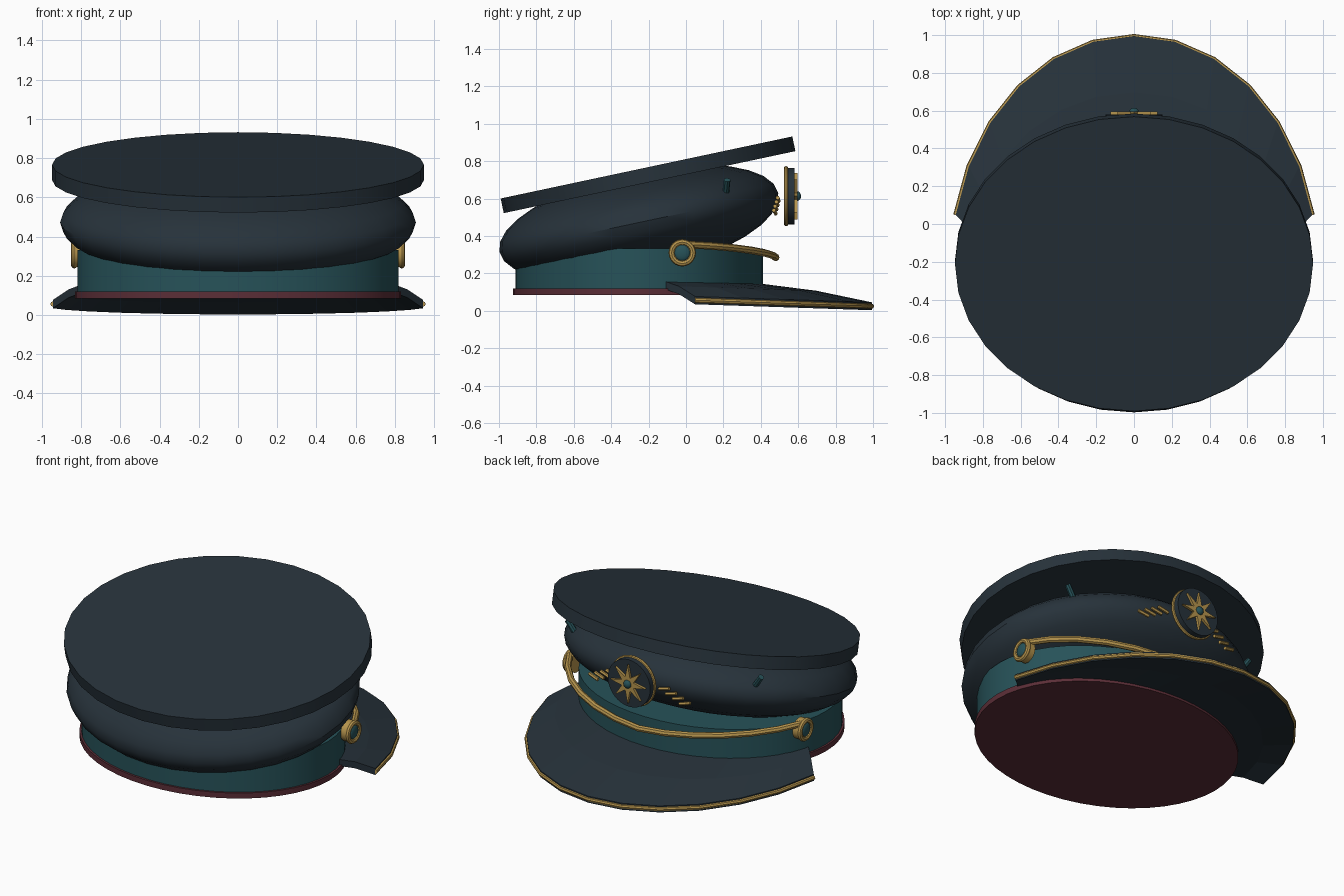
import bpy, bmesh, math
from mathutils import Vector, Matrix

if "Cube" in bpy.data.objects:
    bpy.data.objects.remove(bpy.data.objects["Cube"])


def mat(name, c):
    m = bpy.data.materials.new(name)
    m.diffuse_color = (*c, 1)
    m.use_nodes = True
    m.node_tree.nodes["Principled BSDF"].inputs["Base Color"].default_value = m.diffuse_color
    return m


NAVY = mat("navy", (0.020, 0.032, 0.043))
TEAL = mat("teal", (0.020, 0.085, 0.100))
GOLD = mat("gold", (0.47, 0.30, 0.075))
RED = mat("maroon", (0.105, 0.027, 0.038))
TILT = math.radians(12)


def finish(bm, name, m, smooth=True):
    bmesh.ops.recalc_face_normals(bm, faces=bm.faces)
    me = bpy.data.meshes.new(name)
    bm.to_mesh(me)
    bm.free()
    ob = bpy.data.objects.new(name, me)
    bpy.context.collection.objects.link(ob)
    me.materials.append(m)
    if smooth:
        bpy.ops.object.select_all(action='DESELECT')
        ob.select_set(True)
        bpy.context.view_layer.objects.active = ob
        bpy.ops.object.shade_smooth_by_angle(angle=math.radians(35))
    return ob


def xform(loc, scale=(1, 1, 1), axis='X', angle=0):
    return (Matrix.Translation(loc) @ Matrix.Rotation(angle, 4, axis)
            @ Matrix.Diagonal((*scale, 1)))


def cyl(name, m, loc, scale, axis='X', angle=0, n=32):
    # scale = radius x, radius y, full height
    bm = bmesh.new()
    bmesh.ops.create_cone(bm, cap_ends=True, segments=n, radius1=1, radius2=1, depth=1,
                          matrix=xform(loc, scale, axis, angle))
    return finish(bm, name, m)


def ball(name, m, loc, scale, axis='X', angle=0, u=32, v=16):
    bm = bmesh.new()
    bmesh.ops.create_uvsphere(bm, u_segments=u, v_segments=v, radius=1,
                              matrix=xform(loc, scale, axis, angle))
    return finish(bm, name, m)


def tube(name, m, pts, r, n=8, closed=False):
    # round bar swept along a list of points
    pts = [Vector(p) for p in pts]
    bm, rings, k = bmesh.new(), [], len(pts)
    for i, p in enumerate(pts):
        a = pts[(i - 1) % k] if closed else pts[max(i - 1, 0)]
        b = pts[(i + 1) % k] if closed else pts[min(i + 1, k - 1)]
        t = (b - a).normalized()
        ref = Vector((0, 0, 1)) if abs(t.z) < 0.95 else Vector((0, 1, 0))
        if closed:
            ref = (p - sum(pts, Vector()) / k).normalized()
        s = t.cross(ref).normalized()
        w = s.cross(t)
        rings.append([bm.verts.new(p + r * (math.cos(q) * s + math.sin(q) * w))
                      for q in (2 * math.pi * j / n for j in range(n))])
    for i in range(k if closed else k - 1):
        A, B = rings[i], rings[(i + 1) % k]
        for j in range(n):
            bm.faces.new((A[j], A[(j + 1) % n], B[(j + 1) % n], B[j]))
    if not closed:
        bm.faces.new(rings[0])
        bm.faces.new(rings[-1])
    return finish(bm, name, m)


# cap body: piping, band, puffed crown, tilted top
cyl("bottom_piping", RED, (0, -0.25, 0.1025), (0.83, 0.675, 0.035), n=48)
cyl("band", TEAL, (0, -0.25, 0.225), (0.818, 0.662, 0.215), n=48)
ball("crown", NAVY, (0, -0.252, 0.472), (0.907, 0.762, 0.272), 'X', TILT)
cyl("top_disc", NAVY, (0, -0.203, 0.727), (0.948, 0.797, 0.08), 'X', TILT)


# visor: curved plate lofted from the band to the outer edge
def visor_pt(a, t, low):
    s, c = math.sin(a), math.cos(a)
    inner = Vector((0.80 * s, -0.26 + 0.66 * c, 0.165 - 0.02 * c))
    outer = Vector((0.965 * s, -0.2 + 1.195 * c, 0.085 - 0.04 * c))
    p = inner.lerp(outer, t)
    p.z += 0.012 * math.sin(math.pi * t) - low * 0.042
    return p


ANGLES = [math.radians(13 * i) for i in range(-6, 7)]
bm = bmesh.new()
STEPS = [(0, 0), (0.5, 0), (1, 0), (1, 1), (0.5, 1), (0, 1)]
rows = [[bm.verts.new(visor_pt(a, t, low)) for t, low in STEPS] for a in ANGLES]
for A, B in zip(rows, rows[1:]):
    for j in range(6):
        k = (j + 1) % 6
        bm.faces.new((A[j], A[k], B[k], B[j]))
for end in (rows[0], rows[-1]):
    bm.faces.new(end)
finish(bm, "visor", NAVY, False)
tube("visor_trim", GOLD, [visor_pt(a, 0.995, 0.5) for a in ANGLES], 0.014)

# chin strap bowing round the front of the band
strap = []
for i in range(-6, 7):
    a = math.radians(70 * i / 6)
    s = abs(math.sin(a))
    strap.append((0.88 * math.sin(a), -0.25 + 0.73 * math.cos(a), 0.285 + 0.075 * s ** 1.2))
tube("chin_strap", GOLD, strap, 0.02)

# side buttons, vent pins and leaf sprays, mirrored
for side, sx in (("right", 1), ("left", -1)):
    cyl("button_base_" + side, GOLD, (sx * 0.815, -0.02, 0.31), (0.066, 0.066, 0.05),
        'Y', math.pi / 2, 24)
    tube("button_rim_" + side, GOLD,
         [(sx * 0.835, -0.02 + 0.057 * math.cos(q), 0.31 + 0.057 * math.sin(q))
          for q in (2 * math.pi * i / 24 for i in range(24))], 0.016, closed=True)
    ball("button_centre_" + side, TEAL, (sx * 0.838, -0.02, 0.31), (0.014, 0.043, 0.043), u=16, v=8)
    tube("vent_pin_" + side, TEAL, [(sx * 0.62, 0.21, 0.60), (sx * 0.69, 0.22, 0.70)], 0.018)
    for i in range(4):
        x, z = 0.19 + 0.045 * i, 0.595 - 0.022 * i
        tube(f"leaf_{side}_{i}", GOLD, [(sx * (x - 0.035), 0.495 - 0.005 * i, z - 0.009),
                                        (sx * (x + 0.035), 0.490 - 0.007 * i, z + 0.009)], 0.011, 6)

# badge: gold ring, dark disc, eight-point star, centre stud
BZ = 0.613
cyl("badge_disc", NAVY, (0, 0.552, BZ), (0.151, 0.151, 0.055), 'X', math.pi / 2)
tube("badge_ring", GOLD, [(0.149 * math.cos(q), 0.535, BZ + 0.149 * math.sin(q))
                          for q in (2 * math.pi * i / 32 for i in range(32))], 0.012, closed=True)
bm = bmesh.new()
front, back = [], []
for i in range(16):
    r, q = (0.125, 0.045)[i % 2], math.pi * i / 8
    for ring, y in ((front, 0.595), (back, 0.578)):
        ring.append(bm.verts.new((r * math.cos(q), y, BZ + r * math.sin(q))))
bm.faces.new(front)
bm.faces.new(back)
for i in range(16):
    j = (i + 1) % 16
    bm.faces.new((front[i], front[j], back[j], back[i]))
finish(bm, "badge_star", GOLD, False)
ball("badge_stud", TEAL, (0, 0.595, BZ), (0.026, 0.02, 0.026), u=16, v=8)
